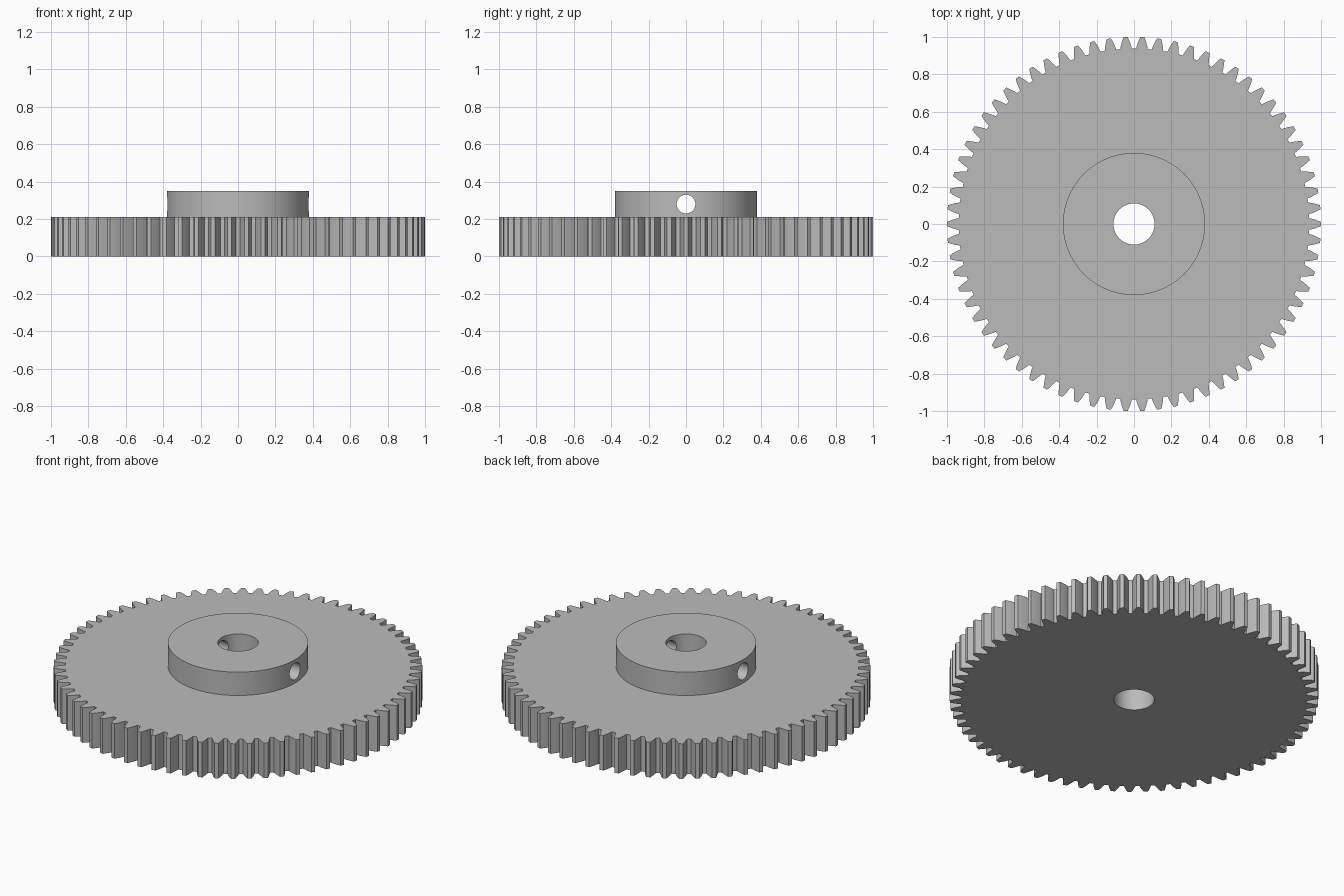
import bpy
import bmesh
from math import pi, sin, cos, tan, acos, radians

cube = bpy.data.objects.get("Cube")
if cube:
    bpy.data.objects.remove(cube, do_unlink=True)

TEETH = 70
MODULE = 2 / (TEETH + 2)
PITCH_R = MODULE * TEETH / 2
ROOT_R = PITCH_R - 1.25 * MODULE
BASE_R = PITCH_R * cos(radians(20))
GEAR_TOP, HUB_TOP = 0.21, 0.35
HUB_R, BORE_R, SCREW_R = 0.38, 0.11, 0.05

steel = bpy.data.materials.new("grey metal")
steel.use_nodes = True
grey = (0.5, 0.5, 0.5, 1)
steel.diffuse_color = grey
steel.node_tree.nodes["Principled BSDF"].inputs["Base Color"].default_value = grey


def involute(a):
    return tan(a) - a


def half_angle(r):
    """Half the angular thickness of a tooth at radius r."""
    return pi / (2 * TEETH) + involute(radians(20)) - involute(acos(BASE_R / r))


def prism(name, outline, z0, z1):
    """Extrude a closed outline between two heights."""
    bm = bmesh.new()
    face = bm.faces.new([bm.verts.new((x, y, z0)) for x, y in outline])
    top = bmesh.ops.extrude_face_region(bm, geom=[face])["geom"]
    verts = [v for v in top if isinstance(v, bmesh.types.BMVert)]
    bmesh.ops.translate(bm, verts=verts, vec=(0, 0, z1 - z0))
    bmesh.ops.recalc_face_normals(bm, faces=bm.faces)
    mesh = bpy.data.meshes.new(name)
    bm.to_mesh(mesh)
    bm.free()
    mesh.materials.append(steel)
    obj = bpy.data.objects.new(name, mesh)
    bpy.context.collection.objects.link(obj)
    return obj


def circle(r, n):
    return [(r * cos(2 * pi * i / n), r * sin(2 * pi * i / n)) for i in range(n)]


def combine(target, tool, operation):
    """Apply a boolean and discard the tool."""
    tool.hide_render = True
    mod = target.modifiers.new(operation.lower(), "BOOLEAN")
    mod.operation, mod.solver, mod.object = operation, "EXACT", tool
    bpy.context.view_layer.objects.active = target
    bpy.ops.object.modifier_apply(modifier=mod.name)
    bpy.data.objects.remove(tool, do_unlink=True)


# Toothed rim outline: involute flanks up one side of each tooth, down the other
flank = [ROOT_R + (1 - ROOT_R) * i / 4 for i in range(5)]
outline = []
for t in range(TEETH):
    centre = 2 * pi * t / TEETH
    polar = [(r, centre - half_angle(r)) for r in flank]
    polar += [(r, centre + half_angle(r)) for r in reversed(flank)]
    outline += [(r * cos(a), r * sin(a)) for r, a in polar]
gear = prism("spur_gear", outline, 0, GEAR_TOP)

# Raised hub
combine(gear, prism("hub", circle(HUB_R, 96), GEAR_TOP / 2, HUB_TOP), "UNION")

# Shaft bore
combine(gear, prism("bore_cutter", circle(BORE_R, 64), -0.1, 0.5), "DIFFERENCE")

# Set-screw hole through both sides of the hub
screw = prism("screw_cutter", circle(SCREW_R, 40), -0.6, 0.6)
screw.rotation_euler = (0, pi / 2, 0)
screw.location.z = (GEAR_TOP + HUB_TOP) / 2
bpy.context.view_layer.update()
combine(gear, screw, "DIFFERENCE")

# Smooth round walls, crisp edges
for obj in bpy.context.selected_objects:
    obj.select_set(False)
gear.select_set(True)
bpy.context.view_layer.objects.active = gear
bpy.ops.object.shade_smooth_by_angle(angle=radians(25))
